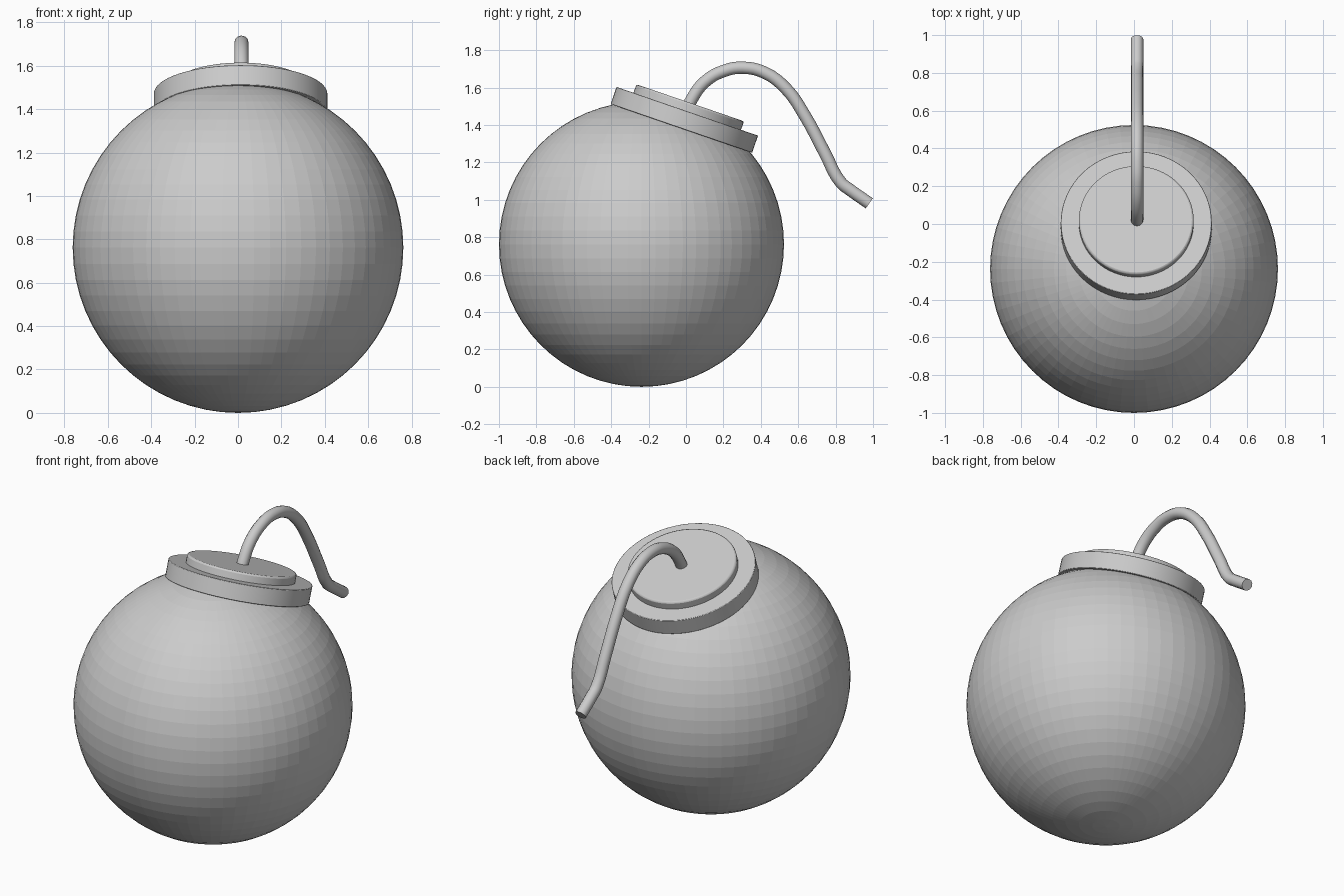
import bpy
from math import radians
from mathutils import Vector, Matrix

if "Cube" in bpy.data.objects:
    bpy.data.objects.remove(bpy.data.objects["Cube"])

CENTER = Vector((0, -0.238, 0.762))
TILT = Matrix.Rotation(radians(-19), 4, 'X')


def smooth(obj):
    bpy.ops.object.select_all(action='DESELECT')
    obj.select_set(True)
    bpy.context.view_layer.objects.active = obj
    bpy.ops.object.shade_smooth_by_angle(angle=radians(35))


def tilted_disc(name, radius, low, high, bevel):
    """Cylinder on the tilted axis, between two distances from the ball centre."""
    axis_point = TILT @ Vector((0, 0, (low + high) / 2))
    bpy.ops.mesh.primitive_cylinder_add(
        vertices=64, radius=radius, depth=high - low,
        location=CENTER + axis_point + Vector((0.012, 0, 0)),
        rotation=(radians(-19), 0, 0))
    obj = bpy.context.object
    obj.name = name
    mod = obj.modifiers.new("edge", 'BEVEL')
    mod.width = bevel
    mod.segments = 2
    smooth(obj)
    return obj


# Faceted round body
bpy.ops.mesh.primitive_uv_sphere_add(segments=64, ring_count=32, radius=0.762, location=CENTER)
bpy.context.object.name = "round_body"

# Collar and the thin lid on top of it
tilted_disc("collar", 0.40, 0.655, 0.752, 0.003)
tilted_disc("lid", 0.304, 0.70, 0.80, 0.01)

# Bent fuse swept along a path in the y-z plane
path = [(0.0, 1.47), (0.032, 1.54), (0.10, 1.63), (0.205, 1.69), (0.305, 1.706),
        (0.42, 1.68), (0.535, 1.594), (0.636, 1.449), (0.743, 1.249),
        (0.829, 1.091), (0.877, 1.053), (0.98, 0.981)]
curve = bpy.data.curves.new("fuse", 'CURVE')
curve.dimensions = '3D'
curve.bevel_depth = 0.033
curve.bevel_resolution = 4
curve.resolution_u = 4
curve.use_fill_caps = True
spline = curve.splines.new('BEZIER')
spline.bezier_points.add(len(path) - 1)
for point, (y, z) in zip(spline.bezier_points, path):
    point.co = (0.016, y, z)
    point.handle_left_type = point.handle_right_type = 'AUTO'
fuse = bpy.data.objects.new("fuse", curve)
bpy.context.collection.objects.link(fuse)
bpy.ops.object.select_all(action='DESELECT')
fuse.select_set(True)
bpy.context.view_layer.objects.active = fuse
bpy.ops.object.convert(target='MESH')
smooth(bpy.context.object)
